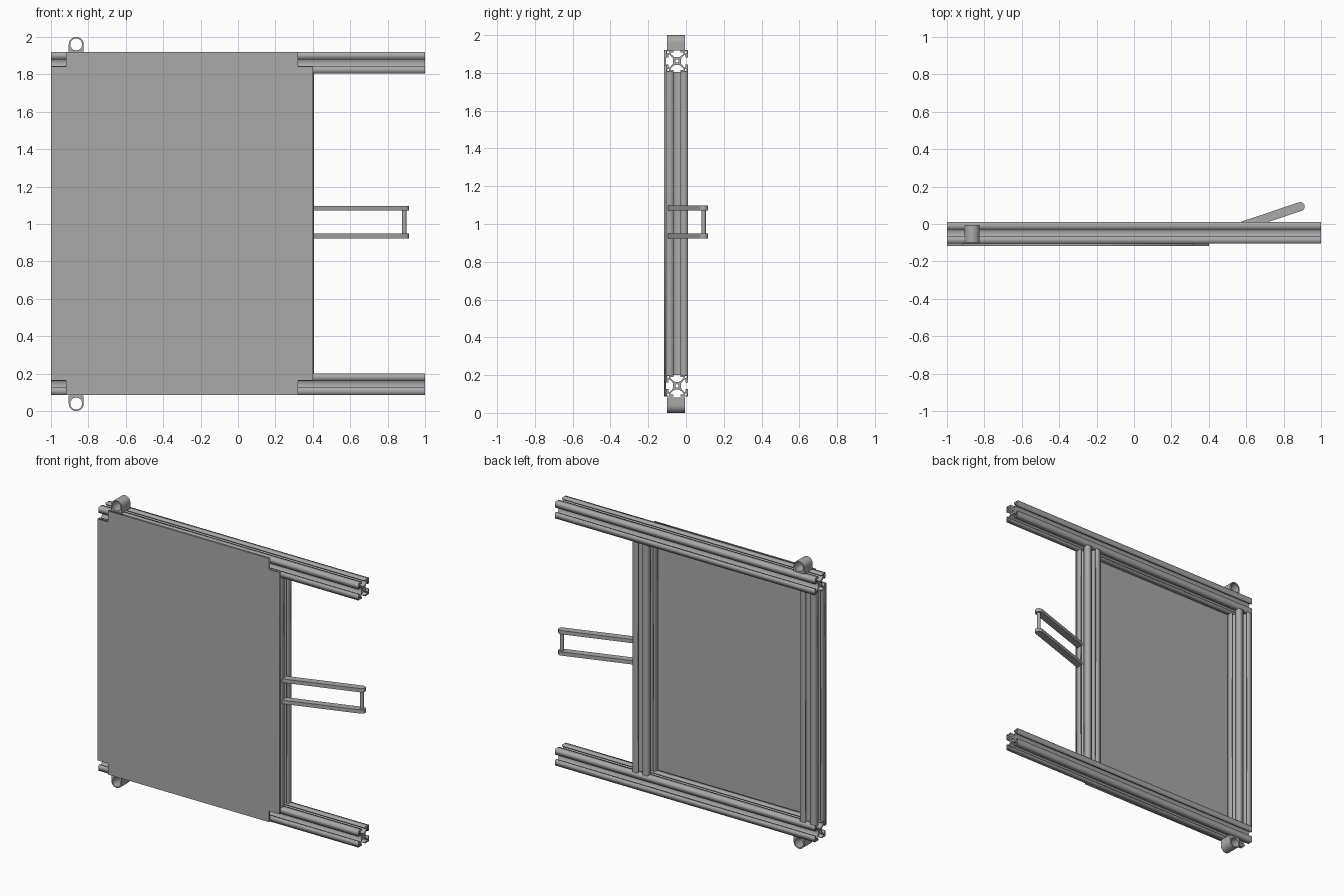
import bpy, math
from mathutils import Matrix, Vector

cube = bpy.data.objects.get("Cube")
if cube:
    bpy.data.objects.remove(cube, do_unlink=True)

GREY = (0.4, 0.4, 0.4, 1)
metal = bpy.data.materials.new("plain grey")
metal.use_nodes = True
metal.diffuse_color = GREY
metal.node_tree.nodes["Principled BSDF"].inputs["Base Color"].default_value = GREY


def prism(name, loops, depth, matrix, smooth=False):
    """Extrude outline loops (holes included) symmetrically, then place them."""
    curve = bpy.data.curves.new(name, "CURVE")
    curve.dimensions = "2D"
    curve.fill_mode = "BOTH"
    curve.extrude = depth / 2
    for loop in loops:
        spline = curve.splines.new("POLY")
        spline.points.add(len(loop) - 1)
        for point, (x, y) in zip(spline.points, loop):
            point.co = (x, y, 0, 1)
        spline.use_cyclic_u = True
    obj = bpy.data.objects.new(name, curve)
    bpy.context.collection.objects.link(obj)
    bpy.ops.object.select_all(action="DESELECT")
    obj.select_set(True)
    bpy.context.view_layer.objects.active = obj
    bpy.ops.object.convert(target="MESH")
    obj = bpy.context.object
    obj.name = name
    obj.data.transform(matrix)
    if matrix.determinant() < 0:
        obj.data.flip_normals()
    obj.data.materials.clear()
    obj.data.materials.append(metal)
    if smooth:
        bpy.ops.object.shade_smooth_by_angle(angle=math.radians(35))
    return obj


def frame(origin, u, v):
    """Matrix taking the profile plane to axes u and v at the origin."""
    u, v = Vector(u), Vector(v)
    m = Matrix((u, v, u.cross(v))).transposed().to_4x4()
    m.translation = origin
    return m


def arc(cx, cy, r, start, end, n):
    return [(cx + r * math.cos(math.radians(start + (end - start) * i / n)),
             cy + r * math.sin(math.radians(start + (end - start) * i / n)))
            for i in range(n + 1)]


def circle(cx, cy, r, n=24):
    return arc(cx, cy, r, 0, 360, n)[:-1]


# Slotted square section: one side with its undercut slot, turned four times
H = 0.0575
side = [(H, -H), (H, -0.018), (0.046, -0.018), (0.046, -0.035), (0.037, -0.033),
        (0.022, -0.014), (0.02, 0), (0.022, 0.014), (0.037, 0.033),
        (0.046, 0.035), (0.046, 0.018), (H, 0.018)]
section = []
for turn in range(4):
    c, s = ((1, 0), (0, 1), (-1, 0), (0, -1))[turn]
    section += [(c * x - s * y, s * x + c * y) for x, y in side]
profile = [section, circle(0, 0, 0.009, 12)]
for sx in (-1, 1):
    for sy in (-1, 1):
        profile.append(circle(sx * 0.047, sy * 0.047, 0.006, 8))

MID_Y, MID_Z = -0.0475, 1.003
X, Y, Z = (1, 0, 0), (0, 1, 0), (0, 0, 1)

# Horizontal rails
for name, z in (("top_rail", 1.8625), ("bottom_rail", 0.1435)):
    prism(name, [profile[0]] + profile[1:], 2, frame((0, MID_Y, z), Y, Z))

# Upright posts between the rails
for name, x in (("inner_post", 0.3475), ("outer_post", -0.9425)):
    prism(name, profile, 1.604, frame((x, MID_Y, MID_Z), X, Y))

# Front panel with notched corners
top, notch = 0.917, 0.84
half = [(0.4, notch), (0.32, notch), (0.32, top),
        (-0.92, top), (-0.92, notch), (-1, notch)]
outline = half + [(x, -z) for x, z in reversed(half)]
prism("front_panel", [outline], 0.012, frame((0, -0.111, MID_Z), X, Z))

# Hinge eyes above and below the rails
eye = arc(0, 0, 0.04, 0, 180, 20) + [(-0.04, -0.042), (0.04, -0.042)]
for name, z, up in (("top_hinge_eye", 1.96, 1), ("bottom_hinge_eye", 0.04, -1)):
    prism(name, [eye, circle(0, 0, 0.032)], 0.095,
          frame((-0.865, -0.0525, z), X, (0, 0, up)), True)

# Handle: two slanted arms with round tips, joined by a grip rod
tip = Vector((0.889, 0.093))
angle = 18.5
r = 0.024
a = math.radians(angle)
arm = arc(tip.x, tip.y, r, angle - 90, angle + 90, 16)
for sign in (1, -1):
    edge = tip + sign * r * Vector((-math.sin(a), math.cos(a)))
    arm.append((0.404, edge.y - (edge.x - 0.404) * math.tan(a)))
for name, z in (("upper_handle_arm", 1.084), ("lower_handle_arm", 0.936)):
    prism(name, [arm], 0.026, frame((0, 0, z), X, Y), True)
prism("handle_grip", [circle(tip.x, tip.y, 0.012)], 0.13,
      frame((0, 0, 1.01), X, Y), True)
